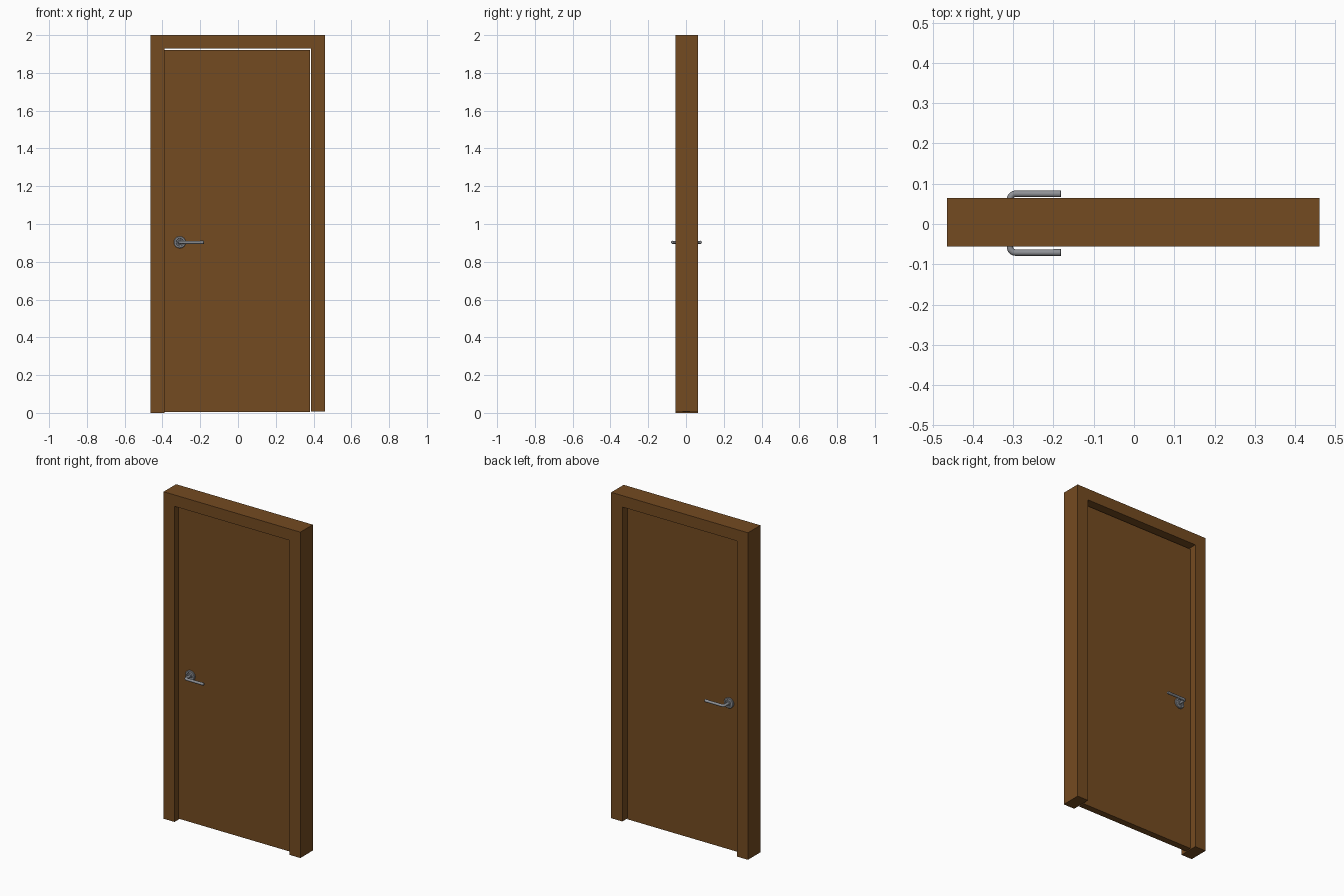
import bpy, bmesh, math
from mathutils import Vector

if "Cube" in bpy.data.objects:
    bpy.data.objects.remove(bpy.data.objects["Cube"])


def material(name, rgb):
    m = bpy.data.materials.new(name)
    m.diffuse_color = (*rgb, 1)
    m.use_nodes = True
    m.node_tree.nodes["Principled BSDF"].inputs["Base Color"].default_value = m.diffuse_color
    return m


WOOD = material("brown wood", (0.175, 0.07, 0.015))
METAL = material("grey metal", (0.27, 0.28, 0.30))


def finish(name, bm, mat, smooth=False):
    bmesh.ops.recalc_face_normals(bm, faces=bm.faces)
    me = bpy.data.meshes.new(name)
    bm.to_mesh(me)
    bm.free()
    me.materials.append(mat)
    ob = bpy.data.objects.new(name, me)
    bpy.context.collection.objects.link(ob)
    if smooth:
        bpy.ops.object.select_all(action='DESELECT')
        ob.select_set(True)
        bpy.context.view_layer.objects.active = ob
        bpy.ops.object.shade_smooth_by_angle(angle=math.radians(40))
    return ob


def slab(name, outline, y0, y1, mat):
    """Extrude a front-view outline (x, z) from y0 to y1."""
    bm = bmesh.new()
    face = bm.faces.new([bm.verts.new((x, y0, z)) for x, z in outline])
    new = bmesh.ops.extrude_face_region(bm, geom=[face])["geom"]
    bmesh.ops.translate(bm, vec=(0, y1 - y0, 0),
                        verts=[v for v in new if isinstance(v, bmesh.types.BMVert)])
    return finish(name, bm, mat)


def loft(name, rings, mat):
    """Skin closed rings of points and cap both ends."""
    bm = bmesh.new()
    loops = [[bm.verts.new(p) for p in r] for r in rings]
    n = len(loops[0])
    for a, b in zip(loops, loops[1:]):
        for i in range(n):
            j = (i + 1) % n
            bm.faces.new((a[i], a[j], b[j], b[i]))
    bm.faces.new(loops[0])
    bm.faces.new(loops[-1])
    return finish(name, bm, mat, True)


# door frame: an upside-down U, with the right post slightly shorter
slab("door_frame",
     [(-0.464, 0), (-0.39, 0), (-0.39, 1.93), (0.386, 1.93), (0.386, 0.007),
      (0.461, 0.007), (0.461, 2), (-0.464, 2)], -0.056, 0.064, WOOD)

# door leaf
FRONT, BACK = -0.018, 0.022
slab("door_leaf", [(-0.39, 0.006), (0.38, 0.006), (0.38, 1.921), (-0.39, 1.921)],
     FRONT, BACK, WOOD)

HX, HZ, SEG = -0.308, 0.903, 24
for side, surf, s in (("front", FRONT, -1), ("back", BACK, 1)):
    # round plate with a raised rim: (radius, distance from the door)
    profile = [(0.032, -0.002), (0.032, 0.006), (0.029, 0.009), (0.021, 0.009),
               (0.019, 0.006), (0.013, 0.006), (0.011, 0.011)]
    loft(side + "_handle_plate",
         [[(HX + r * math.cos(a), surf + s * d, HZ + r * math.sin(a))
           for a in (2 * math.pi * i / SEG for i in range(SEG))]
          for r, d in profile], METAL)

    # lever: neck out of the door, quarter bend, straight grip
    out, bend, tip = 0.053, 0.014, -0.181
    path = [(HX, 0.0, 0.0, 0.008), (HX, out - bend, 0.0, 0.008)]
    for k in range(1, 9):
        t = math.pi / 2 * k / 8
        path.append((HX + bend * (1 - math.cos(t)), out - bend + bend * math.sin(t), t, 0.008))
    path += [(tip - 0.02, out, math.pi / 2, 0.008), (tip - 0.019, out, math.pi / 2, 0.0085),
             (tip - 0.001, out, math.pi / 2, 0.0085), (tip, out, math.pi / 2, 0.0075)]
    rings = []
    for x, d, t, r in path:
        c = Vector((x, surf + s * d, HZ))
        across = Vector((math.cos(t), -s * math.sin(t), 0))
        rings.append([c + r * (across * math.cos(a) + Vector((0, 0, math.sin(a))))
                      for a in (2 * math.pi * i / 16 for i in range(16))])
    loft(side + "_handle_lever", rings, METAL)
